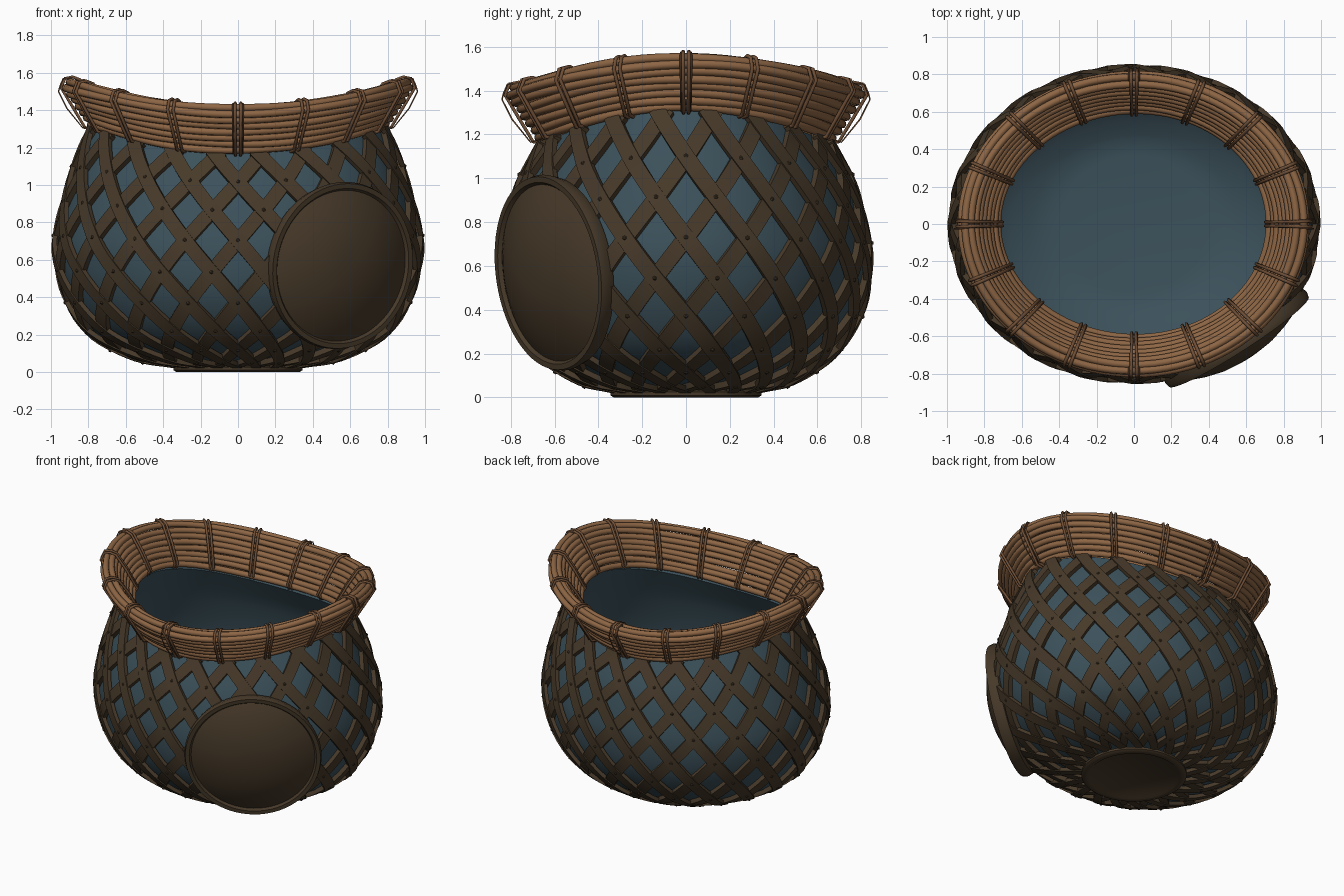
import bpy, bmesh, math, random
from mathutils import Vector

random.seed(4)
if "Cube" in bpy.data.objects:
    bpy.data.objects.remove(bpy.data.objects["Cube"])


def material(name, rgb):
    m = bpy.data.materials.new(name)
    m.use_nodes = True
    m.diffuse_color = (*rgb, 1)
    m.node_tree.nodes["Principled BSDF"].inputs["Base Color"].default_value = (*rgb, 1)
    return m


BLUE = material("slate blue lining", (0.045, 0.083, 0.105))
BARK = material("dark bark", (0.062, 0.041, 0.022))
CANE = material("warm cane", (0.27, 0.133, 0.059))
TIE = material("brown binding", (0.16, 0.078, 0.037))
TAU = math.tau
SADDLE = 0.07

# Body outline: half width, half depth, height
KEYS = [Vector(k) for k in (
    (.34, .34, .03), (.56, .50, .07), (.80, .69, .2), (.93, .81, .4), (.985, .845, .62),
    (.965, .825, .8), (.905, .775, 1.0), (.85, .715, 1.14), (.795, .665, 1.25))]


def smooth_outline(steps=10):
    pts = [2 * KEYS[0] - KEYS[1]] + KEYS + [2 * KEYS[-1] - KEYS[-2]]
    out = []
    for a, b, c, d in zip(pts, pts[1:], pts[2:], pts[3:]):
        for i in range(steps):
            u = i / steps
            out.append(0.5 * (2 * b + (c - a) * u + (2 * a - 5 * b + 4 * c - d) * u * u
                              + (3 * b - a - 3 * c + d) * u ** 3))
    return out + [KEYS[-1]]


OUTLINE = smooth_outline()
LENGTHS = [0]
for p, q in zip(OUTLINE, OUTLINE[1:]):
    LENGTHS.append(LENGTHS[-1] + math.hypot(q.x - p.x, q.z - p.z))


def outline_at(t):
    want = t * LENGTHS[-1]
    for i in range(len(OUTLINE) - 1):
        if want <= LENGTHS[i + 1]:
            break
    u = (want - LENGTHS[i]) / (LENGTHS[i + 1] - LENGTHS[i])
    return OUTLINE[i].lerp(OUTLINE[i + 1], u)


def point(turn, t):
    # even spacing round the oval
    theta = turn + 0.038 * math.sin(2 * turn)
    rx, ry, z = outline_at(t)
    lift = SADDLE * math.cos(2 * theta) * (z / 1.25) ** 3
    return Vector((rx * math.cos(theta), ry * math.sin(theta), z + lift))


def normal(theta, t):
    e = 0.01
    around = point(theta + e, t) - point(theta - e, t)
    up = point(theta, min(1, t + e)) - point(theta, max(0, t - e))
    return around.cross(up).normalized()


def surface(theta, t, offset):
    return point(theta, t) + normal(theta, t) * offset


def finish(name, bm, mat, angle=40):
    bmesh.ops.recalc_face_normals(bm, faces=bm.faces)
    mesh = bpy.data.meshes.new(name)
    bm.to_mesh(mesh)
    bm.free()
    ob = bpy.data.objects.new(name, mesh)
    bpy.context.collection.objects.link(ob)
    mesh.materials.append(mat)
    bpy.ops.object.select_all(action='DESELECT')
    ob.select_set(True)
    bpy.context.view_layer.objects.active = ob
    bpy.ops.object.shade_smooth_by_angle(angle=math.radians(angle))
    return ob


def loft(bm, rings):
    rows = [[bm.verts.new(p) for p in ring] for ring in rings]
    n = len(rows[0])
    for a, b in zip(rows, rows[1:]):
        for i in range(n):
            bm.faces.new((a[i], a[(i + 1) % n], b[(i + 1) % n], b[i]))
    bm.faces.new(rows[0])
    bm.faces.new(rows[-1])


def circle(r, z, n=64):
    return [Vector((r * math.cos(TAU * i / n), r * math.sin(TAU * i / n), z)) for i in range(n)]


def tubes(name, paths, radius, mat, sides=1):
    cu = bpy.data.curves.new(name, 'CURVE')
    cu.dimensions = '3D'
    cu.bevel_depth = radius
    cu.bevel_resolution = sides
    for path in paths:
        sp = cu.splines.new('POLY')
        sp.points.add(len(path) - 1)
        for v, p in zip(sp.points, path):
            v.co = (*p, 1)
        sp.use_cyclic_u = True
    ob = bpy.data.objects.new(name, cu)
    bpy.context.collection.objects.link(ob)
    cu.materials.append(mat)
    bpy.ops.object.select_all(action='DESELECT')
    ob.select_set(True)
    bpy.context.view_layer.objects.active = ob
    bpy.ops.object.convert(target='MESH')


# Lining: outer wall, lip, inner wall and floor
N = 80
STEPS = 28
wall = [(i / STEPS, -.025) for i in range(STEPS + 1)]
wall += [(1, -.045)] + [(i / STEPS, -.07) for i in range(STEPS, 0, -1)]
bm = bmesh.new()
loft(bm, [[surface(TAU * i / N, t, off) for i in range(N)] for t, off in wall])
finish("lining", bm, BLUE)

# Lattice: two families of flat strips winding opposite ways
COUNT = 20
TURNS = 4.6
GAP = TAU / COUNT


def strip(bm, start, way, low, high):
    rings = []
    for k in range(37):
        t = k / 36
        th = start + way * GAP * TURNS * t
        n = normal(th, t)
        e = 0.01
        t0, t1 = max(0, t - e), min(1, t + e)
        along = (point(th + way * GAP * TURNS * (t1 - t), t1)
                 - point(th + way * GAP * TURNS * (t0 - t), t0))
        side = n.cross(along).normalized() * (0.024 + 0.014 * min(1, t * 3))
        c = point(th, t)
        rings.append([c - side + n * low, c + side + n * low, c + side + n * high, c - side + n * high])
    loft(bm, rings)


for name, way, low, high in (("lattice_rising_left", 1, -.025, .004), ("lattice_rising_right", -1, -.015, .01)):
    bm = bmesh.new()
    for i in range(COUNT):
        strip(bm, i * GAP, way, low, high)
    finish(name, bm, BARK, 30)

# Pegs where the strips cross, except behind the round plate
PLATE_AT = Vector((.545, -.606, .57))
bm = bmesh.new()
for k in range(1, int(2 * TURNS)):
    for i in range(COUNT):
        c = surface((i + k / 2) * GAP, k / (2 * TURNS), .006)
        if (c - PLATE_AT).length > .48:
            made = bmesh.ops.create_icosphere(bm, subdivisions=1, radius=.012)
            bmesh.ops.translate(bm, verts=made["verts"], vec=c)
finish("lattice_pegs", bm, BARK)

# Foot with a shallow recess underneath
bm = bmesh.new()
loft(bm, [circle(r, z) for r, z in ((.29, .008), (.30, 0), (.33, 0), (.345, .01), (.345, .026), (.3, .035))])
finish("foot", bm, BARK)

# Round domed plate on the front left, hollow behind to hug the body
bm = bmesh.new()
loft(bm, [circle(r, z) for r, z in (
    (.02, .06), (.2, .045), (.3, .01), (.40, -.06), (.435, -.045), (.45, 0), (.444, .028), (.418, .028),
    (.406, .012), (.385, .025), (.34, .05), (.27, .08), (.18, .108), (.09, .122), (.02, .125))])
plate = finish("round_plate", bm, BARK, 35)
plate.rotation_euler = Vector((.54, -.84, -.12)).to_track_quat('Z', 'Y').to_euler()
plate.location = PLATE_AT


# Rim: canes running round a flared saddle-shaped collar
def rim(theta, out, z):
    return Vector(((.72 + out) * math.cos(theta), (.60 + out) * math.sin(theta),
                   z + SADDLE * math.cos(2 * theta)))


section = [(.185, 1.48)]
for rows, (o0, z0), (o1, z1) in ((7, (.07, 1.255), (.20, 1.45)), (8, (.008, 1.25), (.15, 1.478))):
    for i in range(rows):
        u = i / (rows - 1)
        section.append((o0 + (o1 - o0) * u, z0 + (z1 - z0) * u))
canes = []
for out, z in section:
    ph, amp = random.uniform(0, TAU), .003
    canes.append([rim(TAU * i / 96, out + amp * math.sin(3 * TAU * i / 96 + ph),
                      z + amp * math.cos(5 * TAU * i / 96 + ph)) for i in range(96)])
tubes("rim_canes", canes, .0205, CANE, 2)

# Paired bindings wrapped over the rim
wrap = [(-.018, 1.265), (.055, 1.392), (.125, 1.494), (.165, 1.508), (.205, 1.5),
        (.226, 1.45), (.163, 1.345), (.098, 1.237), (.06, 1.23), (.0, 1.235)]
ties = [[rim(TAU * k / 16 + d, out, z) for out, z in wrap]
        for k in range(16) for d in (-.017, .017)]
tubes("rim_bindings", ties, .009, TIE)

# Loose thin loops at the four sides
loose = [(.17, 1.505), (.215, 1.5), (.232, 1.46), (.24, 1.43), (.195, 1.34), (.11, 1.235), (.06, 1.25)]
loops = [[rim(TAU * k / 4 + d, out, z) for out, z in loose] for k in range(4) for d in (-.03, .03)]
tubes("loose_loops", loops, .004, TIE)
